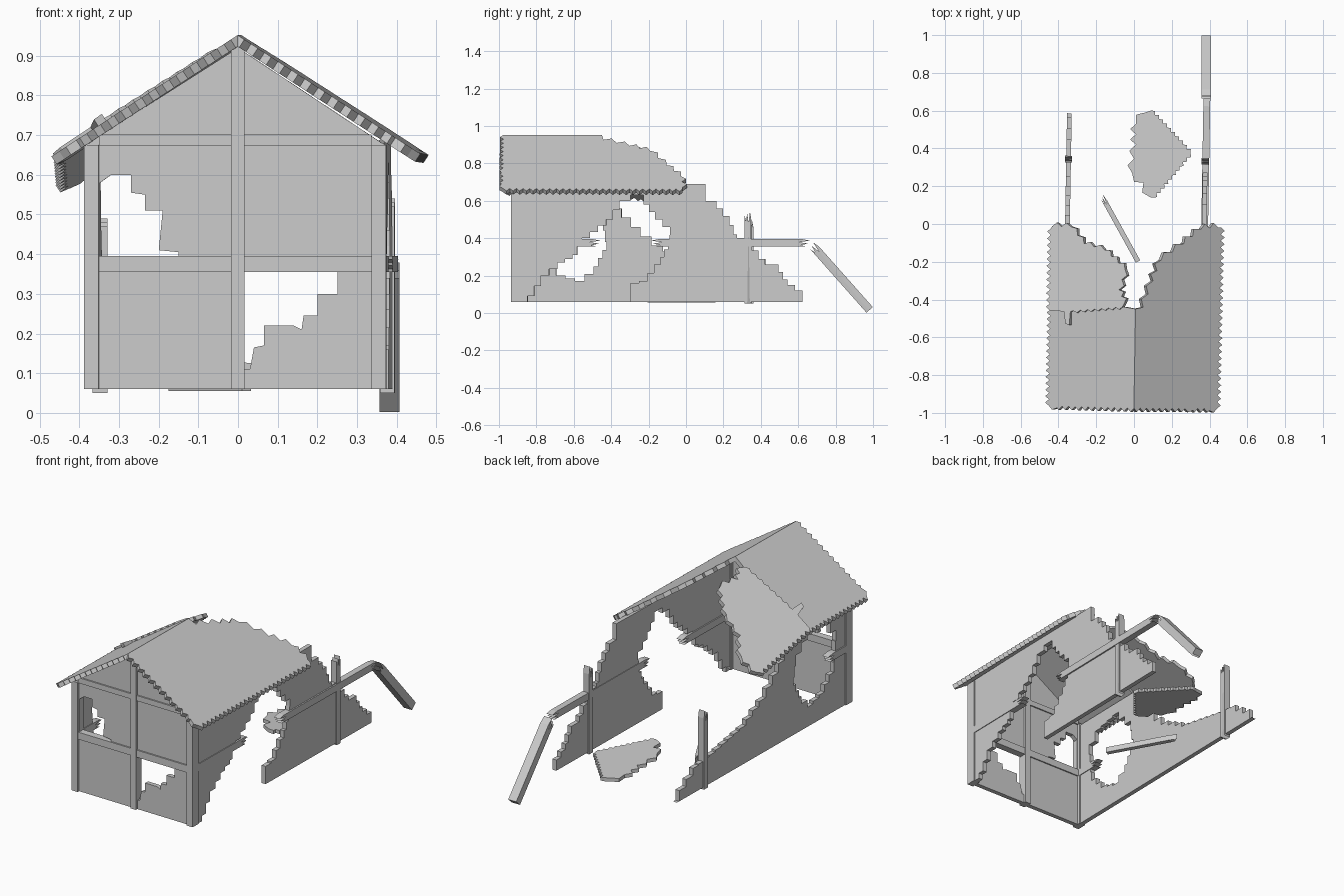
import bpy, bmesh, math
from mathutils import Matrix, Vector

cube = bpy.data.objects.get("Cube")
if cube:
    bpy.data.objects.remove(cube)

grey = bpy.data.materials.new("plain_grey")
grey.use_nodes = True
grey.diffuse_color = (0.6, 0.6, 0.6, 1)
grey.node_tree.nodes["Principled BSDF"].inputs["Base Color"].default_value = grey.diffuse_color

# The standing house is turned very slightly on its front edge
FRONT, BASE = -0.93, 0.06
PIVOT = Matrix.Translation((0, FRONT, 0))
TURN = PIVOT @ Matrix.Rotation(math.radians(-1), 4, 'Z') @ PIVOT.inverted()
STILL = Matrix.Identity(4)


def frame(origin, u, v, n):
    """Matrix that carries outline axes u, v and thickness axis n."""
    m = Matrix.Identity(4)
    for i, col in enumerate((u, v, n, origin)):
        for r in range(3):
            m[r][i] = col[r]
    return m


def plate(name, loops, matrix, thick, turn=TURN):
    """Flat outline (first loop) with holes (other loops), given thickness."""
    bm = bmesh.new()
    for loop in loops:
        vs = [bm.verts.new((p[0], p[1], 0)) for p in loop]
        for a, b in zip(vs, vs[1:] + vs[:1]):
            bm.edges.new((a, b))
    bmesh.ops.triangle_fill(bm, edges=bm.edges[:], use_beauty=True)
    ext = bmesh.ops.extrude_face_region(bm, geom=bm.faces[:])
    moved = [g for g in ext["geom"] if isinstance(g, bmesh.types.BMVert)]
    bmesh.ops.translate(bm, verts=moved, vec=(0, 0, thick))
    bm.transform(turn @ matrix)
    bmesh.ops.dissolve_limit(bm, angle_limit=0.01, verts=bm.verts[:], edges=bm.edges[:])
    bmesh.ops.recalc_face_normals(bm, faces=bm.faces[:])
    me = bpy.data.meshes.new(name)
    bm.to_mesh(me)
    bm.free()
    me.materials.append(grey)
    ob = bpy.data.objects.new(name, me)
    bpy.context.collection.objects.link(ob)
    return ob


def stairs(pts, size=0.05):
    """Broken masonry edge: turns sloping runs into small steps."""
    out = [pts[0]]
    for a, b in zip(pts, pts[1:]):
        du, dv = b[0] - a[0], b[1] - a[1]
        if min(abs(du), abs(dv)) < 0.01:
            out.append(b)
            continue
        n = max(1, round(max(abs(du), abs(dv)) / size))
        for i in range(n):
            u, v = a[0] + du * (i + 1) / n, a[1] + dv * (i + 1) / n
            out += [(u, out[-1][1]), (u, v)]
    return out


def teeth(pts, step=0.035, depth=0.02):
    """Sawtooth edge along a run of points."""
    out = [pts[0]]
    for a, b in zip(pts, pts[1:]):
        a, b = Vector(a), Vector(b)
        d = b - a
        side = Vector((d.y, -d.x)).normalized() * depth
        n = max(1, round(d.length / step))
        for i in range(n):
            out += [tuple(a + d * (i + 0.5) / n + side), tuple(a + d * (i + 1) / n)]
    return out


def box(name, x, y, z):
    lo, hi = zip(x, y, z)
    outline = [(lo[0], lo[1]), (hi[0], lo[1]), (hi[0], hi[1]), (lo[0], hi[1])]
    return plate(name, [outline], Matrix.Translation((0, 0, lo[2])), hi[2] - lo[2])


def splinter(length, h, start, end):
    """Beam outline with ragged ends where wanted."""
    rag = [(0.0, 0.0), (-0.03, 0.2), (0.01, 0.4), (-0.04, 0.6), (0.02, 0.8), (-0.02, 1.0)]
    right = [(length + (a if end else 0), b * h) for a, b in rag]
    left = [(-a if start else 0, b * h) for a, b in reversed(rag)]
    return right + left


# Front wall with gable and two broken openings
X = (1, 0, 0)
Y = (0, 1, 0)
Z = (0, 0, 1)
L, R = -0.385, 0.37
upper_hole = [(-0.348, 0.395), (-0.348, 0.58), (-0.32, 0.6), (-0.27, 0.6), (-0.27, 0.555),
              (-0.235, 0.55), (-0.235, 0.51), (-0.19, 0.51), (-0.2, 0.41), (-0.15, 0.405), (-0.15, 0.395)]
lower_hole = [(0.016, 0.355), (0.25, 0.355), (0.25, 0.3), (0.2, 0.3), (0.2, 0.245), (0.165, 0.245),
              (0.16, 0.21), (0.14, 0.22), (0.065, 0.22), (0.065, 0.17), (0.04, 0.165), (0.03, 0.11), (0.016, 0.11)]
gable = [(L, BASE), (R, BASE), (R, 0.675), (0, 0.92), (L, 0.675)]
plate("front_wall", [gable, upper_hole, lower_hole], frame((0, -0.917, 0), X, Z, Y), 0.025)

# Front timber frame
LP, RP = (-0.388, -0.351), (0.336, 0.373)
box("front_centre_post", (-0.018, 0.016), (FRONT, -0.88), (BASE, 0.925))
box("front_middle_beam", (LP[1], RP[0]), (-0.925, -0.885), (0.355, 0.395))
box("front_top_beam", (LP[1], RP[0]), (-0.925, -0.885), (0.672, 0.702))
for side, xs, top in (("right", LP, 0.47), ("left", RP, 0.52)):
    box(side + "_front_post", xs, (FRONT, -0.875), (BASE, 0.675))
    # Rear post with a splintered top
    outline = [(z, y) for z, y in splinter(top - 0.05, 0.035, False, True)]
    plate(side + "_rear_post", [outline], frame((xs[0], 0.32, 0.05), Z, Y, X), 0.037)

# Left side wall, broken through from the ground up
left_wall = stairs([(-0.88, BASE), (-0.84, 0.09), (-0.77, 0.2), (-0.68, 0.27), (-0.6, 0.31), (-0.55, 0.4),
                    (-0.42, 0.5), (-0.35, 0.6), (-0.29, 0.63), (-0.22, 0.58), (-0.16, 0.5), (-0.08, 0.42),
                    (-0.09, 0.34), (-0.13, 0.26), (-0.2, 0.17), (-0.29, 0.15), (-0.29, BASE)])
rear = stairs([(0.63, BASE), (0.63, 0.12), (0.55, 0.18), (0.5, 0.26), (0.43, 0.29), (0.36, 0.38),
               (0.28, 0.42), (0.24, 0.52), (0.17, 0.6), (0.11, 0.61), (0.11, 0.69)])
plate("left_wall", [[(-0.92, BASE)] + left_wall + rear + [(-0.92, 0.68)]],
      frame((0.343, 0, 0), Y, Z, X), 0.025)

# Right side wall with a ragged hole and a collapsed rear
right_wall = stairs([(0.58, BASE), (0.56, 0.12), (0.44, 0.2), (0.3, 0.22), (0.04, 0.27), (-0.13, 0.36),
                     (-0.25, 0.46), (-0.35, 0.56), (-0.4, 0.665)])
hole = stairs([(-0.78, 0.28), (-0.7, 0.2), (-0.6, 0.17), (-0.5, 0.25), (-0.43, 0.38), (-0.45, 0.5),
               (-0.55, 0.6), (-0.7, 0.57), (-0.8, 0.45), (-0.78, 0.28)])[:-1]
plate("right_wall", [[(-0.92, BASE)] + right_wall + [(-0.92, 0.665)], hole],
      frame((-0.381, 0, 0), Y, Z, X), 0.025)

# Side beams with snapped ends
for name, x, y0, y1, start in (("left_front_beam", RP[0], -0.875, -0.47, False),
                               ("left_rear_beam", RP[0] + 0.004, -0.16, 0.65, True),
                               ("right_front_beam", LP[0], -0.875, -0.74, False)):
    plate(name, [splinter(y1 - y0, 0.04, start, True)], frame((x, y0, 0.355), Y, Z, X), 0.036)

# Roof slopes, outlined in plan and sheared onto the pitch
PITCH, RIDGE = 0.65, 0.952
N = 0.84


def slope(side, sag=0.0, lift=0.0):
    return frame((0, 0, RIDGE + lift), (1, 0, -side * PITCH), (0, 1, sag), (-side * PITCH * N, 0, -N))


left_edge = teeth([(0, -0.975), (0.44, -0.97), (0.445, -0.01)])
left_break = teeth([(0.43, -0.01), (0.34, -0.02), (0.25, -0.1), (0.13, -0.19), (0.09, -0.3), (0.04, -0.44)], 0.06, 0.025)
plate("left_roof", [left_edge + left_break + [(0, -0.45)]], slope(1), 0.024)
right_edge = teeth([(-0.45, -0.46), (-0.45, -0.97), (0, -0.975)])
plate("right_roof", [right_edge + [(0, -0.45), (-0.06, -0.44)]], slope(-1), 0.024)

# Sagging broken roof panel, hinged near the break
sag = -0.2
panel = teeth([(-0.06, -0.42), (-0.09, -0.35), (-0.06, -0.24), (-0.17, -0.14), (-0.28, -0.11),
               (-0.35, -0.02), (-0.45, -0.02)], 0.05, 0.02)
panel += teeth([(-0.455, -0.03), (-0.455, -0.465)])
panel += [(-0.38, -0.47), (-0.37, -0.535), (-0.35, -0.54), (-0.345, -0.47)]
panel += teeth([(-0.33, -0.465), (-0.07, -0.44)], 0.04, 0.012)
plate("sagging_roof_panel", [panel], slope(-1, sag, sag * 0.47 + 0.015), 0.022)

# Roof fragment lying on the ground
piece = teeth([(0.1, 0.14), (0.3, 0.375), (0.09, 0.6)], 0.03, 0.015)
piece += teeth([(0.06, 0.59), (0.01, 0.53), (0.01, 0.42), (-0.01, 0.27), (0.05, 0.22), (0.09, 0.14)], 0.07, 0.03)
tilt = frame((0, 0, 0.128), (1, 0, -0.08), (0, 1, -0.09), (0, 0, 1))
plate("fallen_roof_piece", [piece], tilt, 0.02, STILL)


def loose_beam(name, a, b, across, h, w):
    """Broken beam running freely between two points."""
    a, b, n = Vector(a), Vector(b), Vector(across).normalized()
    u = (b - a).normalized()
    plate(name, [splinter((b - a).length, h, True, False)], frame(a, u, n.cross(u), n), w, STILL)


loose_beam("drooping_beam", (0.357, 0.665, 0.34), (0.357, 0.965, 0.002), X, 0.045, 0.05)
loose_beam("fallen_beam", (-0.175, 0.13, 0.055), (0.01, -0.205, 0.055), Z, 0.026, 0.03)
